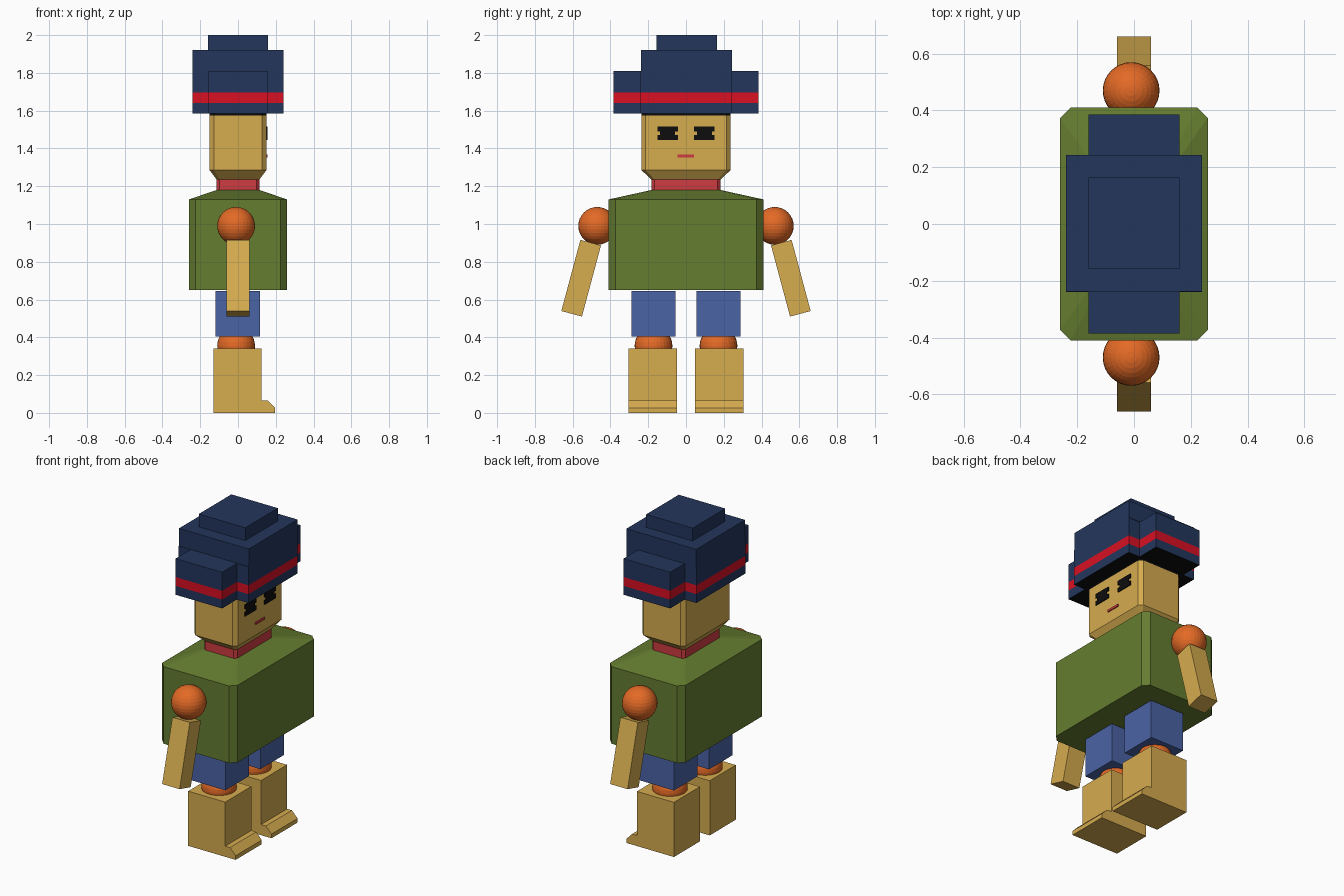
import bpy, bmesh, math
from mathutils import Matrix, Vector

cube = bpy.data.objects.get("Cube")
if cube:
    bpy.data.objects.remove(cube, do_unlink=True)


def material(name, *rgb):
    """Flat material from 0-255 display values, stored as linear."""
    lin = [((c / 255 + 0.055) / 1.055) ** 2.4 if c > 10 else c / 3295 for c in rgb]
    m = bpy.data.materials.new(name)
    m.use_nodes = True
    m.diffuse_color = (*lin, 1)
    m.node_tree.nodes["Principled BSDF"].inputs["Base Color"].default_value = (*lin, 1)
    return m


skin = material("tan skin", 214, 172, 79)
green = material("olive green", 101, 125, 48)
blue = material("trouser blue", 74, 99, 165)
navy = material("hat navy", 35, 54, 92)
band_red = material("hat band red", 216, 16, 35)
neck_red = material("neck red", 206, 60, 64)
orange = material("joint orange", 228, 106, 38)
black = material("black", 13, 13, 13)


def finish(name, bm, mats):
    bmesh.ops.recalc_face_normals(bm, faces=bm.faces)
    mesh = bpy.data.meshes.new(name)
    bm.to_mesh(mesh)
    bm.free()
    for m in mats:
        mesh.materials.append(m)
    obj = bpy.data.objects.new(name, mesh)
    bpy.context.collection.objects.link(obj)
    return obj


def rect(hx, hy, cut=0.0):
    """Rectangle outline, optionally with chamfered corners."""
    if not cut:
        return [(hx, hy), (-hx, hy), (-hx, -hy), (hx, -hy)]
    return [(hx, hy - cut), (hx - cut, hy), (cut - hx, hy), (-hx, hy - cut),
            (-hx, cut - hy), (cut - hx, -hy), (hx - cut, -hy), (hx, cut - hy)]


def loft(name, rings, mats, layers=None, bottom=0):
    """Stack of (outline, z) rings; layers gives a material index per step."""
    bm = bmesh.new()
    loops = [[bm.verts.new((x, y, z)) for x, y in outline] for outline, z in rings]
    n = len(loops[0])
    for k in range(len(loops) - 1):
        a, b = loops[k], loops[k + 1]
        for i in range(n):
            j = (i + 1) % n
            f = bm.faces.new((a[i], a[j], b[j], b[i]))
            f.material_index = layers[k] if layers else 0
    bm.faces.new(loops[0]).material_index = bottom
    bm.faces.new(loops[-1]).material_index = layers[-1] if layers else 0
    return finish(name, bm, mats)


def box(name, center, size, mat, tilt=0.0):
    bm = bmesh.new()
    m = Matrix.Translation(center) @ Matrix.Rotation(tilt, 4, 'X') @ Matrix.Diagonal((*size, 1))
    bmesh.ops.create_cube(bm, size=1, matrix=m)
    return finish(name, bm, [mat])


def ball(name, center, radius):
    bm = bmesh.new()
    bmesh.ops.create_uvsphere(bm, u_segments=32, v_segments=16, radius=radius,
                              matrix=Matrix.Translation(center))
    return finish(name, bm, [orange])


def prism(name, profile, axis_start, axis_depth, mat):
    """Extrude a closed list of points along axis_depth."""
    bm = bmesh.new()
    face = bm.faces.new([bm.verts.new(Vector(p) + Vector(axis_start)) for p in profile])
    out = bmesh.ops.extrude_face_region(bm, geom=[face])["geom"]
    moved = [v for v in out if isinstance(v, bmesh.types.BMVert)]
    bmesh.ops.translate(bm, verts=moved, vec=axis_depth)
    return finish(name, bm, [mat])


# Torso with sloping shoulders, neck and head
loft("torso", [(rect(0.26, 0.41, 0.036), 0.65), (rect(0.26, 0.41, 0.036), 1.13),
               (rect(0.113, 0.182, 0.015), 1.18)], [green])
loft("neck", [(rect(0.113, 0.182, 0.015), 1.17), (rect(0.113, 0.182, 0.015), 1.24)], [neck_red])
loft("head", [(rect(0.113, 0.182, 0.015), 1.235), (rect(0.15, 0.236, 0.022), 1.285),
              (rect(0.15, 0.236, 0.022), 1.575), (rect(0.15, 0.236, 0.022), 1.59)],
     [skin, black], [0, 0, 1])

# Hat: cross-shaped brim with red band, crown and top block
a, b, c = 0.16, 0.24, 0.385
cross = [(b, b), (a, b), (a, c), (-a, c), (-a, b), (-b, b),
         (-b, -b), (-a, -b), (-a, -c), (a, -c), (a, -b), (b, -b)]
loft("hat_brim", [(cross, z) for z in (1.585, 1.64, 1.695, 1.81)],
     [navy, band_red, black], [0, 1, 0], bottom=2)
box("hat_crown", (0, 0.003, 1.865), (0.48, 0.48, 0.11), navy)
box("hat_top", (0, 0.003, 1.96), (0.32, 0.32, 0.08), navy)

# Mouth plate
box("mouth", (0.152, -0.002, 1.36), (0.009, 0.088, 0.014), neck_red)

toe_profile = [(-0.13, 0, 0), (0.197, 0, 0), (0.197, 0, 0.026), (0.158, 0, 0.066),
               (0.125, 0, 0.066), (0.125, 0, 0.34), (-0.13, 0, 0.34)]
# Notched eye: wide top and bottom bars with a narrower middle
w, n, h, k = 0.055, 0.04, 0.036, 0.01
eye_profile = [(0, w, h), (0, -w, h), (0, -w, k), (0, -n, k), (0, -n, -k), (0, -w, -k),
               (0, -w, -h), (0, w, -h), (0, w, -k), (0, n, -k), (0, n, k), (0, w, k)]

# Paired parts
for side, s in (("left", 1), ("right", -1)):
    prism(side + "_eye", eye_profile, (0.148, s * 0.097, 1.48), (0.008, 0, 0), black)
    ball(side + "_shoulder", (-0.01, s * 0.47, 0.99), 0.1)
    box(side + "_arm", (0, s * 0.555, 0.713), (0.12, 0.113, 0.39), skin, s * math.radians(15))
    box(side + "_thigh", (-0.002, s * 0.172, 0.525), (0.235, 0.233, 0.24), blue)
    ball(side + "_knee", (-0.01, s * 0.172, 0.355), 0.1)
    prism(side + "_lower_leg", toe_profile, (0, s * 0.176 - 0.128, 0), (0, 0.256, 0), skin)
